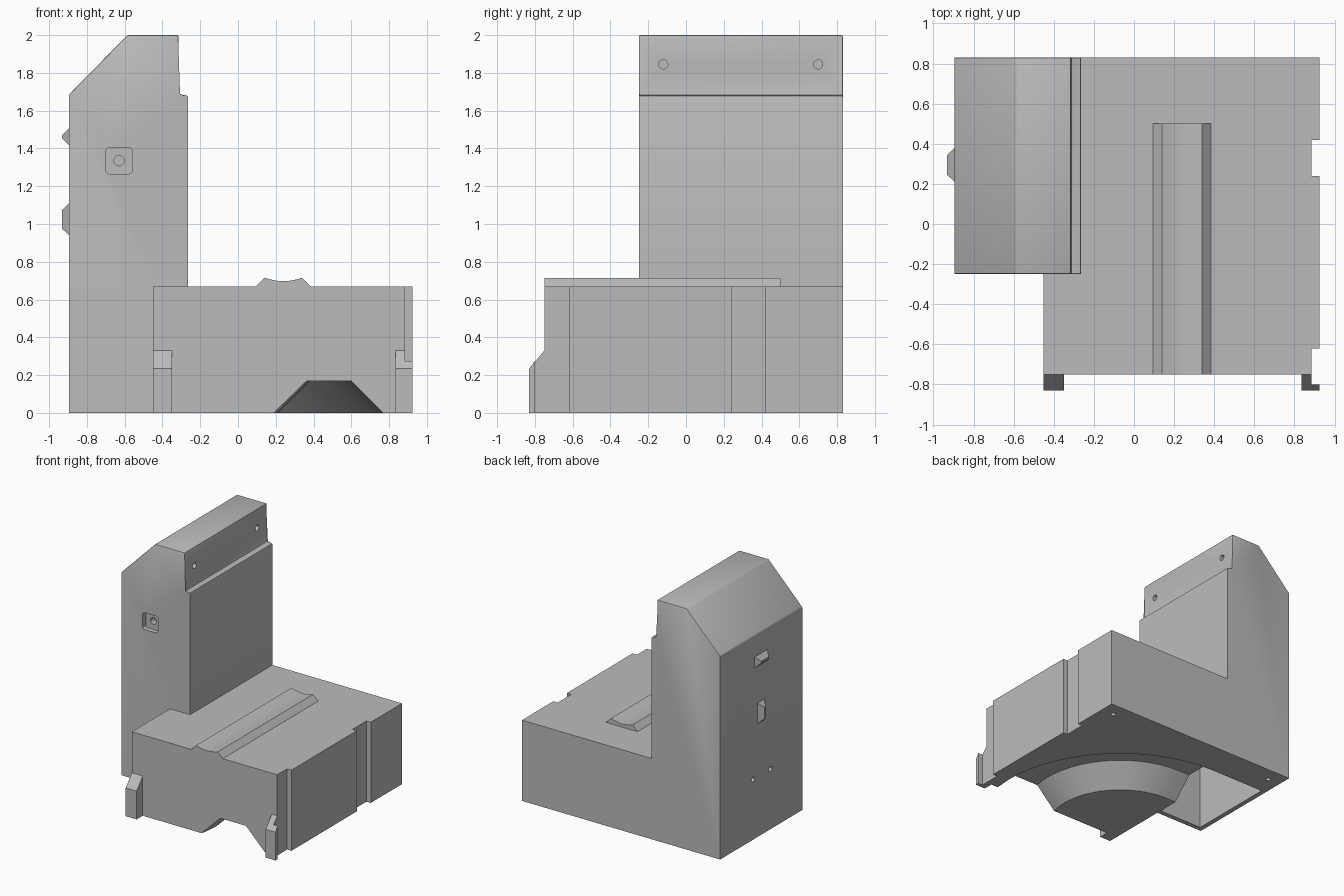
import bpy, bmesh
from math import sin, cos, radians
from mathutils import Vector, Matrix

old = bpy.data.objects.get("Cube")
if old:
    bpy.data.objects.remove(old, do_unlink=True)

grey = bpy.data.materials.new("machine grey")
grey.use_nodes = True
grey.diffuse_color = (0.5, 0.5, 0.5, 1)
grey.node_tree.nodes["Principled BSDF"].inputs["Base Color"].default_value = grey.diffuse_color


def finish(bm, name):
    bmesh.ops.recalc_face_normals(bm, faces=bm.faces)
    mesh = bpy.data.meshes.new(name)
    bm.to_mesh(mesh)
    bm.free()
    mesh.materials.append(grey)
    ob = bpy.data.objects.new(name, mesh)
    bpy.context.collection.objects.link(ob)
    return ob


def loft(rings, name, bevel_above=None):
    """Skin a list of matching closed rings and cap both ends."""
    bm = bmesh.new()
    rows = [[bm.verts.new(p) for p in ring] for ring in rings]
    n = len(rows[0])
    for a, b in zip(rows, rows[1:]):
        for i in range(n):
            j = (i + 1) % n
            bm.faces.new((a[i], a[j], b[j], b[i]))
    bm.faces.new(rows[0])
    bm.faces.new(rows[-1])
    if bevel_above is not None:
        edges = [e for e in bm.edges if min(v.co.z for v in e.verts) > bevel_above]
        bmesh.ops.bevel(bm, geom=edges, offset=0.008, segments=2, profile=0.5, affect='EDGES')
    return finish(bm, name)


def prism(points, axis, lo, hi, name, **kw):
    """Extrude a 2D outline along an axis."""
    place = {'x': lambda p, t: (t, p[0], p[1]),
             'y': lambda p, t: (p[0], t, p[1]),
             'z': lambda p, t: (p[0], p[1], t)}[axis]
    return loft([[place(p, t) for p in points] for t in (lo, hi)], name, **kw)


def rect(u0, u1, v0, v1):
    return [(u0, v0), (u1, v0), (u1, v1), (u0, v1)]


def rod(centre, axis, radius, depth, name):
    bm = bmesh.new()
    turn = Vector((0, 0, 1)).rotation_difference(Vector(axis)).to_matrix().to_4x4()
    bmesh.ops.create_cone(bm, cap_ends=True, segments=24, radius1=radius, radius2=radius,
                          depth=depth, matrix=Matrix.Translation(centre) @ turn)
    return finish(bm, name)


def combine(target, tool, operation):
    tool.hide_render = True
    mod = target.modifiers.new("combine", 'BOOLEAN')
    mod.operation, mod.solver, mod.object = operation, 'EXACT', tool
    bpy.context.view_layer.objects.active = target
    bpy.ops.object.modifier_apply(modifier=mod.name)
    bpy.data.objects.remove(tool, do_unlink=True)


# Base block with side notches, and the upright column
body = prism([(-.45, -.75), (.885, -.75), (.885, -.62), (.925, -.62), (.925, .24), (.885, .24),
              (.885, .42), (.925, .42), (.925, .83), (-.45, .83)], 'z', 0, .67, "machine_body")
column = prism([(-.895, 0), (-.895, 1.685), (-.585, 2), (-.315, 2), (-.315, 1.68),
                (-.265, 1.68), (-.265, 0)], 'y', -.25, .83, "column", bevel_above=1.6)
combine(body, column, 'UNION')

# Curved trapezoid channel under the base, running into a pocket below the column
cx, cy = -.36, -.6
section = [(.54, -.03), (.74, .17), (.97, .17), (1.17, -.03)]
rings = []
for step in range(23):
    a = radians(-20 + 5 * step)
    rings.append([(cx + r * cos(a), cy + r * sin(a), z) for r, z in section])
rings.append([(-.7, cy + r, z) for r, z in section])
combine(body, loft(rings, "channel_cutter"), 'DIFFERENCE')
combine(body, prism(rect(-.855, -.45, -.21, .54), 'z', -.1, .9, "pocket_cutter"), 'DIFFERENCE')

# Square recess with rounded corners on the column front
corners = []
for k, (sx, sz) in enumerate([(1, 1), (-1, 1), (-1, -1), (1, -1)]):
    for t in range(4):
        a = radians(90 * k + 30 * t)
        corners.append((-.63 + sx * .05 + .02 * cos(a), 1.335 + sz * .05 + .02 * sin(a)))
combine(body, prism(corners, 'y', -.3, -.21, "recess_cutter"), 'DIFFERENCE')

# Screw holes: recess, column top, column side, underside
holes = [((-.63, -.2, 1.335), (0, 1, 0), .027)]
holes += [((-.315, y, 1.845), (1, 0, 0), .024) for y in (-.12, .7)]
holes += [((-.895, y, .5), (1, 0, 0), .02) for y in (.17, .4)]
holes += [((x, .71, 0), (0, 0, 1), .02) for x in (-.78, .81)]
for centre, axis, radius in holes:
    combine(body, rod(centre, axis, radius, .08, "hole_cutter"), 'DIFFERENCE')

# Dished rail on the base top
dish = [(.14 + .2 * t / 8, .715 - .018 * sin(radians(180 * t / 8))) for t in range(9)]
rail = prism([(.095, .66), (.095, .67)] + dish + [(.385, .67), (.385, .66)],
             'y', -.75, .5, "top_rail")

# Front feet, the one at +x with a hooked lip
side = [(-.74, 0), (-.83, 0), (-.83, .235), (-.75, .33), (-.74, .33)]
prism(side, 'x', -.45, -.35, "right_foot")
prism(side, 'x', .835, .885, "left_foot")
prism([(-.8, 0), (-.83, 0), (-.83, .235), (-.8, .275)], 'x', .88, .925, "left_foot_hook")


# Tapered bumps on the column side
def bump(z, half_y, half_z, name):
    rings = []
    for x, cut in ((-.89, 0), (-.895, 0), (-.933, .037)):
        hy, hz = half_y - cut, half_z - cut
        rings.append([(x, .295 + sy * hy, z + sz * hz)
                      for sy, sz in ((-1, -1), (1, -1), (1, 1), (-1, 1))])
    loft(rings, name)


bump(1.462, .085, .045, "upper_bump")
bump(1.025, .045, .085, "lower_bump")

# Smooth the curved faces, keep the edges sharp
bpy.ops.object.select_all(action='DESELECT')
for ob in (body, rail):
    ob.select_set(True)
bpy.context.view_layer.objects.active = body
bpy.ops.object.shade_smooth_by_angle(angle=radians(25))
